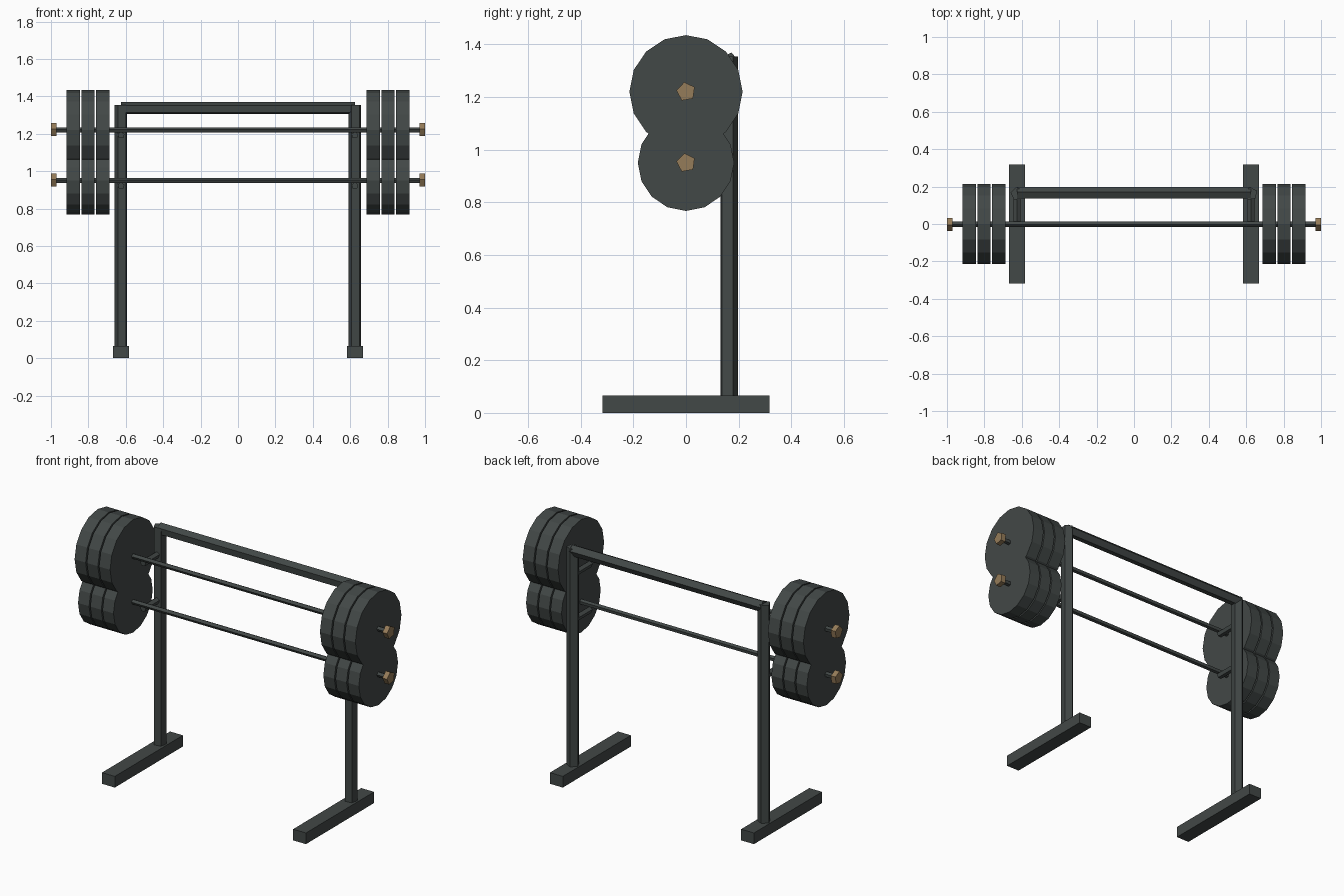
import bpy, bmesh
from math import sin, cos, radians, pi
from mathutils import Vector

if "Cube" in bpy.data.objects:
    bpy.data.objects.remove(bpy.data.objects["Cube"])


def material(name, rgb):
    m = bpy.data.materials.new(name)
    m.diffuse_color = (*rgb, 1)
    m.use_nodes = True
    m.node_tree.nodes["Principled BSDF"].inputs["Base Color"].default_value = m.diffuse_color
    return m


DARK = material("dark_steel", (0.055, 0.065, 0.063))
BRASS = material("brass", (0.30, 0.20, 0.10))


def finish(name, bm, mat):
    bmesh.ops.recalc_face_normals(bm, faces=bm.faces)
    me = bpy.data.meshes.new(name)
    bm.to_mesh(me)
    bm.free()
    me.materials.append(mat)
    ob = bpy.data.objects.new(name, me)
    bpy.context.collection.objects.link(ob)
    return ob


def prism(name, a, b, r, sides, axis, phase=0.0, mat=DARK):
    """Capped flat-sided rod from a to b along a main axis."""
    u, v = {"x": ((0, 1, 0), (0, 0, 1)),
            "y": ((1, 0, 0), (0, 0, 1)),
            "z": ((1, 0, 0), (0, 1, 0))}[axis]
    bm = bmesh.new()
    rings = []
    for p in (a, b):
        ring = []
        for i in range(sides):
            t = radians(phase) + 2 * pi * i / sides
            ring.append(bm.verts.new(Vector(p) + r * cos(t) * Vector(u) + r * sin(t) * Vector(v)))
        rings.append(ring)
    for i in range(sides):
        j = (i + 1) % sides
        bm.faces.new((rings[0][i], rings[0][j], rings[1][j], rings[1][i]))
    bm.faces.new(rings[0])
    bm.faces.new(rings[1])
    return finish(name, bm, mat)


def box(name, lo, hi):
    bm = bmesh.new()
    bmesh.ops.create_cube(bm, size=1)
    lo, hi = Vector(lo), Vector(hi)
    for v in bm.verts:
        v.co = (lo + hi) / 2 + v.co * (hi - lo)
    return finish(name, bm, DARK)


POST_X, POST_Y = 0.625, 0.162
LEVELS = {"upper": (1.22, 0.215), "lower": (0.95, 0.183)}  # bar height, plate radius

# Top crossbeam
prism("crossbeam", (-POST_X, 0.166, 1.336), (POST_X, 0.166, 1.336), 0.033, 5, "x", 80)

for side, s in (("left", -1), ("right", 1)):
    # Foot and upright
    box(side + "_foot", (s * POST_X - 0.042, -0.318, 0), (s * POST_X + 0.042, 0.318, 0.066))
    prism(side + "_post", (s * POST_X, POST_Y, 0.05), (s * POST_X, POST_Y, 1.353), 0.036, 5, "z", -46)
    for level, (z, r) in LEVELS.items():
        # Support arm below each bar
        prism(f"{side}_{level}_arm", (s * POST_X, 0.005, z - 0.028),
              (s * POST_X, POST_Y, z - 0.028), 0.019, 5, "y", 90)
        # Three weight plates
        for i in range(3):
            x = 0.722 + 0.08 * i
            prism(f"{side}_{level}_plate_{i + 1}", (s * (x - 0.036), 0, z),
                  (s * (x + 0.036), 0, z), r, 16, "x")
        # End nut
        prism(f"{side}_{level}_end_nut", (s * 0.97, 0, z), (s * 1.0, 0, z), 0.037, 5, "x", 100, BRASS)

# Barbell rods
for level, (z, r) in LEVELS.items():
    prism(level + "_bar", (-0.98, 0, z), (0.98, 0, z), 0.015, 5, "x", 100)
